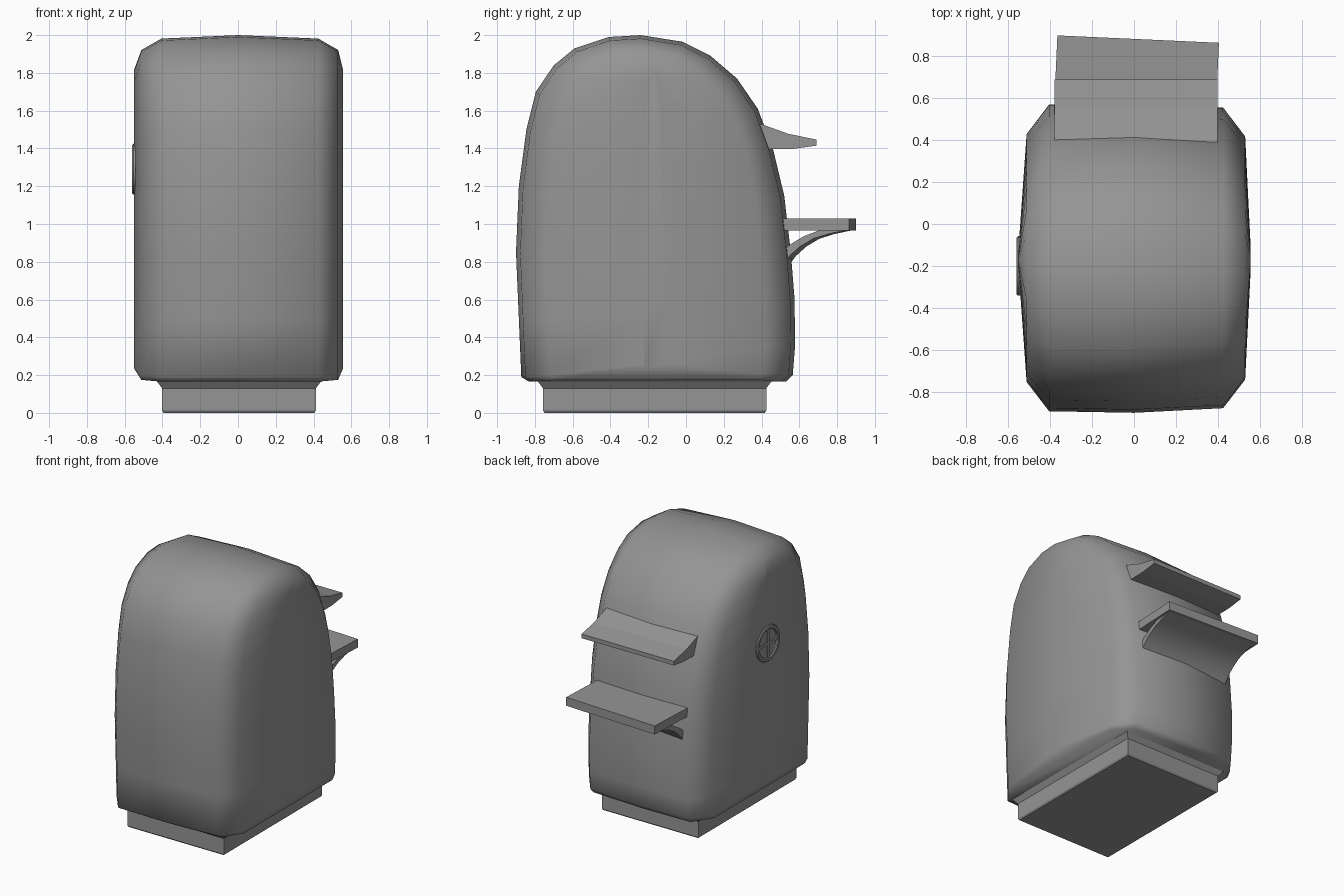
import bpy, bmesh, math
from mathutils import Matrix, Vector

cube = bpy.data.objects.get("Cube")
if cube:
    bpy.data.objects.remove(cube, do_unlink=True)

grey = bpy.data.materials.new("plain grey")
grey.use_nodes = True
GREY = (0.3, 0.3, 0.3, 1)
grey.diffuse_color = GREY
grey.node_tree.nodes["Principled BSDF"].inputs["Base Color"].default_value = GREY


def finish(name, bm, smooth=None):
    bmesh.ops.recalc_face_normals(bm, faces=bm.faces[:])
    mesh = bpy.data.meshes.new(name)
    bm.to_mesh(mesh)
    bm.free()
    mesh.materials.append(grey)
    obj = bpy.data.objects.new(name, mesh)
    bpy.context.collection.objects.link(obj)
    if smooth:
        bpy.ops.object.select_all(action='DESELECT')
        obj.select_set(True)
        bpy.context.view_layer.objects.active = obj
        bpy.ops.object.shade_smooth_by_angle(angle=math.radians(smooth))
    return obj


def loft(name, rings, smooth=None, turn=0.0):
    """Skin a list of point rings and cap both ends."""
    bm = bmesh.new()
    rows = [[bm.verts.new(p) for p in ring] for ring in rings]
    n = len(rows[0])
    for a, b in zip(rows, rows[1:]):
        for i in range(n):
            j = (i + 1) % n
            bm.faces.new((a[i], a[j], b[j], b[i]))
    bm.faces.new(rows[0])
    bm.faces.new(rows[-1][::-1])
    bmesh.ops.rotate(bm, verts=bm.verts[:], cent=(0, 0.5, 0),
                     matrix=Matrix.Rotation(turn, 3, 'Z'))
    return finish(name, bm, smooth)


def extrude(name, profile, x0, x1, smooth=None, turn=0.0):
    return loft(name, [[(x, y, z) for y, z in profile] for x in (x0, x1)], smooth, turn)


# Domed body: side profile (y, z) lofted across the width
profile = [(-.83, .165), (-.872, .19), (-.885, .5), (-.9, .85), (-.885, 1.2),
           (-.845, 1.5), (-.795, 1.7), (-.70, 1.84), (-.59, 1.93), (-.41, 1.99),
           (-.24, 2.0), (-.02, 1.965), (.13, 1.89), (.27, 1.77), (.38, 1.61),
           (.46, 1.4), (.52, 1.15), (.555, .85), (.575, .6), (.577, .35),
           (.565, .2), (.53, .165)]
CY, Z0 = -.165, .165
# Each station: x, depth scale, height scale, lift of the lower edge
stations = [(-.55, .08, .90, .07), (-.512, .80, .957, .01), (-.405, .99, .99, 0),
            (0, 1, 1, 0),
            (.425, .97, .99, 0), (.53, .785, .957, .01), (.556, .08, .90, .07)]
rings = [[(x, CY + (y - CY) * sy, Z0 + lift + (z - Z0) * (sz - lift / 1.835))
          for y, z in profile] for x, sy, sz, lift in stations]
loft("body", rings, smooth=60)

# Plinth with a small flare under the body
levels = [(0, .008), (.012, 0), (.13, 0), (.17, -.03)]
loft("plinth", [[(-.402 + d, -.757 + d, z), (.412 - d, -.757 + d, z),
                 (.412 - d, .425 - d, z), (-.402 + d, .425 - d, z)] for z, d in levels])

# Wedge-shaped canopy on the back
extrude("canopy", [(.36, 1.54), (.41, 1.525), (.54, 1.478), (.69, 1.447),
                   (.69, 1.415), (.57, 1.398), (.36, 1.395)], -.38, .397)

# Counter slab below the canopy, turned slightly
TURN = math.radians(-2.6)
extrude("counter", [(.42, .965), (.42, 1.03), (.882, 1.03), (.882, .965)],
        -.383, .388, turn=TURN)

# Curved bracket under the counter
extrude("counter_bracket", [(.46, .80), (.535, .79), (.565, .83), (.62, .88), (.69, .922),
                            (.77, .947), (.86, .966), (.72, .966), (.64, .935),
                            (.57, .893), (.52, .85), (.46, .85)],
        -.36, .37, smooth=40, turn=TURN)

# Round porthole frame with crossed bars on the side
SEG = 24
bm = bmesh.new()
section = [(.135, 0), (.135, -.012), (.128, -.018), (.112, -.018), (.105, -.012), (.105, 0)]
rows = []
for k in range(SEG):
    a = 2 * math.pi * k / SEG
    rows.append([bm.verts.new((x, r * math.cos(a), r * math.sin(a))) for r, x in section])
for k in range(SEG):
    a, b = rows[k], rows[(k + 1) % SEG]
    for i in range(len(section)):
        j = (i + 1) % len(section)
        bm.faces.new((a[i], a[j], b[j], b[i]))
for size in ((.014, .22, .022), (.014, .022, .22)):
    bmesh.ops.create_cube(bm, size=1, matrix=Matrix.Translation((-.007, 0, 0))
                          @ Matrix.Diagonal(Vector(size).to_4d()))
porthole = finish("porthole_frame", bm, smooth=35)
porthole.location = (-.542, -.2, 1.29)
porthole.scale = (1, 1.05, 1)
